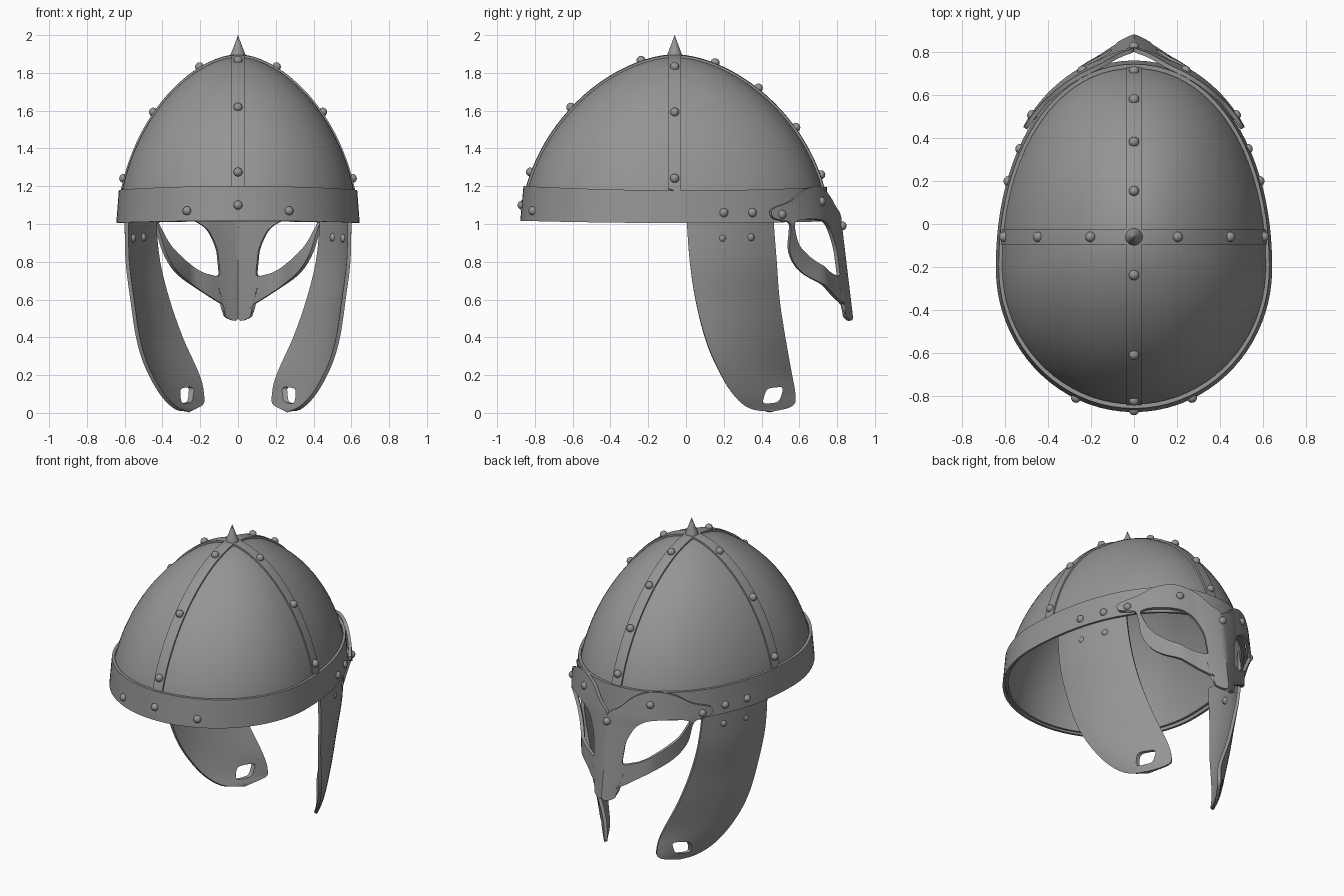
import bpy, bmesh
from math import sin, cos, pi, atan2, hypot
from mathutils import Vector

if "Cube" in bpy.data.objects:
    bpy.data.objects.remove(bpy.data.objects["Cube"])

steel = bpy.data.materials.new("grey_steel")
steel.use_nodes = True
steel.diffuse_color = (0.3, 0.3, 0.3, 1)
steel.node_tree.nodes["Principled BSDF"].inputs["Base Color"].default_value = (0.3, 0.3, 0.3, 1)

APEX_Y = -0.06


# ---- helpers ----
def make(name, bm):
    bmesh.ops.remove_doubles(bm, verts=bm.verts, dist=0.0005)
    bmesh.ops.recalc_face_normals(bm, faces=bm.faces)
    me = bpy.data.meshes.new(name)
    bm.to_mesh(me)
    bm.free()
    me.materials.append(steel)
    ob = bpy.data.objects.new(name, me)
    bpy.context.collection.objects.link(ob)
    return ob


def loft(name, rows, closed=False, caps=False, loop=False):
    """Skin rows of points; closed joins row ends, loop joins last row to first."""
    bm = bmesh.new()
    grid = [[bm.verts.new(p) for p in row] for row in rows]
    n = len(rows[0])
    pairs = list(zip(grid, grid[1:])) + ([(grid[-1], grid[0])] if loop else [])
    for a, b in pairs:
        for i in range(n if closed else n - 1):
            j = (i + 1) % n
            bm.faces.new((a[i], a[j], b[j], b[i]))
    if caps:
        bm.faces.new(grid[0])
        bm.faces.new(grid[-1])
    return make(name, bm)


def modify(ob, kind, **settings):
    m = ob.modifiers.new(kind.lower(), kind)
    for key, value in settings.items():
        setattr(m, key, value)


def finish(ob, angle=0.6):
    dg = bpy.context.evaluated_depsgraph_get()
    ob.data = bpy.data.meshes.new_from_object(ob.evaluated_get(dg))
    ob.modifiers.clear()
    bpy.ops.object.select_all(action='DESELECT')
    ob.select_set(True)
    bpy.context.view_layer.objects.active = ob
    bpy.ops.object.shade_smooth_by_angle(angle=angle)


def smooth_path(pts, steps, closed=False):
    """Catmull-Rom curve through the points."""
    pts = [Vector(p) for p in pts]
    n = len(pts)
    get = (lambda i: pts[i % n]) if closed else (lambda i: pts[min(max(i, 0), n - 1)])
    out = []
    for i in range(n if closed else n - 1):
        a, b, c, d = (get(i + k) for k in (-1, 0, 1, 2))
        for k in range(steps):
            t = k / steps
            out.append(b + (c - a) * t / 2 + (a * 2 - b * 5 + c * 4 - d) * t * t / 2
                       + (b * 3 - a - c * 3 + d) * t ** 3 / 2)
    return out if closed else out + [pts[-1]]


# ---- egg-shaped plan and dome surface ----
def plan_radius(ang):
    lo, hi = 0, 2
    for _ in range(30):
        r = (lo + hi) / 2
        x, y = r * cos(ang), APEX_Y + r * sin(ang) + 0.2
        v = (abs(x) / 0.615) ** 2.1 + (y / 0.925) ** 2.1 if y > 0 else (x / 0.615) ** 2 + (y / 0.64) ** 2
        lo, hi = (r, hi) if v < 1 else (lo, r)
    return lo


def plan_point(ang, s, z):
    r = plan_radius(ang) * s
    return Vector((r * cos(ang), APEX_Y + r * sin(ang), z))


def dome_height(s):
    return 1.0 + 0.885 * max(0, 1 - (s / 1.03) ** 1.75) ** 0.545


def dome_point(x, dy, lift=1.0):
    s = hypot(x, dy) / plan_radius(atan2(dy, x))
    base = Vector((0, APEX_Y, 1))
    return base + (Vector((x, APEX_Y + dy, dome_height(min(s, 1.02)))) - base) * lift


SEG = 96
angles = [2 * pi * i / SEG for i in range(SEG)]

# Dome shell
levels = [1.029 * sin(pi / 2 * i / 28) for i in range(29)]
dome = loft("dome", [[plan_point(a, s, dome_height(s)) for a in angles] for s in levels], closed=True)
modify(dome, 'SOLIDIFY', thickness=0.02, offset=-1)
finish(dome)


# Brow band
def band_ring(s, z, rise):
    ring = [plan_point(a, s, z) for a in angles]
    for p in ring:
        p.z += rise * (p.y / 0.8) ** 2
    return ring


band = loft("brow_band", [band_ring(1.048, 1.005, 0.01), band_ring(1.026, 1.178, 0.02),
                          band_ring(1.0, 1.178, 0.02), band_ring(1.025, 1.005, 0.01)],
            closed=True, loop=True)
finish(band)

# Crossing straps over the dome
for name, ang in (("lengthwise_strap", pi / 2), ("crosswise_strap", 0)):
    rows = []
    for i in range(49):
        t = sin(pi * (i / 48 - 0.5))
        r = t * plan_radius(ang if t > 0 else ang + pi)
        row = []
        for off, lift in ((-0.034, 0.99), (-0.034, 1.014), (0, 1.016), (0.034, 1.014), (0.034, 0.99)):
            row.append(dome_point(r * cos(ang) - off * sin(ang), r * sin(ang) + off * cos(ang), lift))
        rows.append(row)
    finish(loft(name, rows, closed=True, caps=True))

# Top spike
profile = [(0.042, 1.86), (0.04, 1.895), (0.032, 1.915), (0.013, 1.965), (0.0005, 2.0)]
spike = loft("top_spike", [[(r * cos(2 * pi * k / 20), APEX_Y + r * sin(2 * pi * k / 20), z)
                            for k in range(20)] for r, z in profile], closed=True, caps=True)
finish(spike)


# ---- eye mask: half ring around one eye, then mirrored ----
def mask_y(x, z):
    y = -0.2 + 0.98 * max(0, 1 - (x / 0.66) ** 2.1) ** 0.476
    y += 0.035 * max(0, 1 - x / 0.16) + 0.12 * max(0, 1 - z) * max(0, 1 - x / 0.3)
    y -= 3 * max(0, x - 0.25) * max(0, 1 - z)
    return y - 0.15 * max(0, z - 1.02)


outer = [(0, 1.03), (0, .85), (0, .68), (0, .5), (.07, .51), (.07, .56), (.15, .615),
         (.24, .675), (.33, .75), (.39, .85), (.425, .96), (.45, 1.01), (.5, 1.03),
         (.5, 1.08), (.43, 1.12), (.35, 1.18), (.25, 1.2), (.15, 1.165), (.07, 1.09)]
eye = [(.15, .95), (.115, .87), (.105, .8), (.1, .735), (.115, .725), (.14, .73), (.19, .745),
       (.25, .78), (.31, .83), (.365, .89), (.405, .96), (.425, 1.0), (.42, 1.01),
       (.4, 1.02), (.36, 1.025), (.31, 1.025), (.26, 1.02), (.22, 1.01), (.18, .985)]
rows = []
for k in range(7):
    row = []
    for o, e in zip(smooth_path(outer, 4, True), smooth_path(eye, 4, True)):
        p = o.lerp(e, k / 6)
        x = p.x if p.x > 0.004 else 0
        row.append((x, mask_y(x, p.y), p.y))
    rows.append(row)
mask = loft("eye_mask", rows, closed=True)
modify(mask, 'MIRROR', merge_threshold=0.002)
modify(mask, 'SOLIDIFY', thickness=0.02, offset=0)
finish(mask)

# ---- cheek flaps: loft between rear and front edges, slot cut near the tip ----
rear = [(.59, 0, 1.1), (.59, .005, 1), (.585, .02, .8), (.56, .05, .6), (.53, .1, .4),
        (.485, .16, .25), (.41, .24, .11), (.335, .33, .03), (.27, .45, .005)]
front = [(.44, .46, 1.1), (.44, .46, 1), (.42, .475, .8), (.37, .49, .6), (.3, .52, .4),
         (.21, .555, .2), (.187, .572, .1), (.195, .56, .04), (.27, .45, .005)]
rows = []
for a, b in zip(smooth_path(rear, 5), smooth_path(front, 5)):
    bulge = 0.18 * (b - a).length ** 2
    rows.append([a.lerp(b, t / 14) + Vector((bulge * 4 * t / 14 * (1 - t / 14), 0, 0)) for t in range(15)])
flap = loft("cheek_flaps", rows)

slot = []
for x in (0, 0.6):
    ring = []
    for k in range(24):
        c, s = cos(2 * pi * k / 24), sin(2 * pi * k / 24)
        u = 0.046 * abs(c) ** 0.5 * (1 if c > 0 else -1)
        v = 0.042 * abs(s) ** 0.5 * (1 if s > 0 else -1)
        ring.append((x, 0.46 + u + 0.3 * v, 0.093 + v + 0.1 * u))
    slot.append(ring)
cutter = loft("slot_cutter", slot, closed=True, caps=True)
cutter.hide_render = True
modify(flap, 'SOLIDIFY', thickness=0.02, offset=0)
modify(flap, 'BOOLEAN', object=cutter, operation='DIFFERENCE', solver='EXACT')
modify(flap, 'MIRROR')
finish(flap)
bpy.data.objects.remove(cutter)

# ---- rivets ----
spots = [dome_point(0, y - APEX_Y, 1.018) for y in (.70, .57, .375, .15, -.235, -.6, -.81)]
spots += [Vector((0, -0.868, 1.1)), Vector((0, mask_y(0, .99) + 0.01, .99))]
paired = [dome_point(x, 0, 1.018) for x in (.2, .44, .595)]
paired += [Vector(p) for p in ((.27, -.81, 1.07), (.585, .2, 1.06), (.53, .35, 1.06),
                               (.562, .19, .925), (.508, .34, .93))]
paired += [Vector((x, mask_y(x, z) + 0.008, z)) for x, z in ((.475, 1.05), (.24, 1.12))]
spots += paired + [Vector((-p.x, p.y, p.z)) for p in paired]
bm = bmesh.new()
for p in spots:
    made = bmesh.ops.create_uvsphere(bm, u_segments=14, v_segments=8, radius=0.024)
    bmesh.ops.translate(bm, verts=made["verts"], vec=p)
finish(make("rivets", bm), 1.0)
